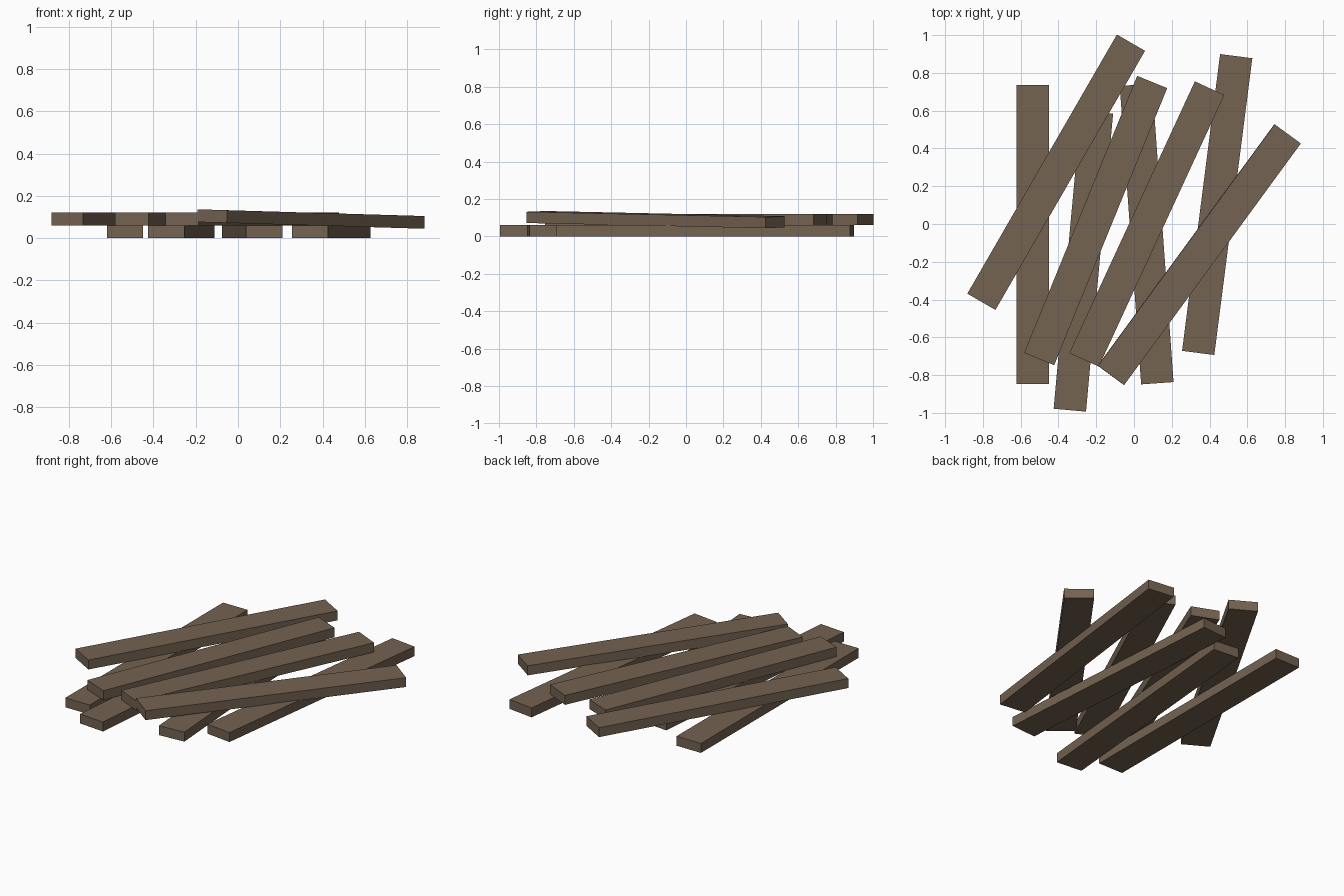
import bpy
from math import radians
from mathutils import Matrix

if "Cube" in bpy.data.objects:
    bpy.data.objects.remove(bpy.data.objects["Cube"])

LENGTH, WIDTH, THICK = 1.584, 0.172, 0.06

wood = bpy.data.materials.new("weathered brown wood")
wood.diffuse_color = (0.175, 0.125, 0.083, 1)
wood.use_nodes = True
wood.node_tree.nodes["Principled BSDF"].inputs["Base Color"].default_value = wood.diffuse_color


def plank(name, x, y, z, turn, tilt=0.0):
    """Flat board turned about z (degrees), then tilted about the world y axis."""
    bpy.ops.mesh.primitive_cube_add(size=1)
    ob = bpy.context.object
    ob.name = name
    ob.data.transform(Matrix.Diagonal((WIDTH, LENGTH, THICK, 1)))
    ob.matrix_world = (Matrix.Translation((x, y, z))
                       @ Matrix.Rotation(radians(tilt), 4, 'Y')
                       @ Matrix.Rotation(radians(turn), 4, 'Z'))
    ob.data.materials.append(wood)


# Lower layer, resting on the ground
lower = [(-0.535, -0.055, 0), (-0.268, -0.197, -5.2),
         (0.067, -0.053, 4.1), (0.4405, 0.103, -7.3)]
for i, (x, y, turn) in enumerate(lower, 1):
    plank(f"lower_plank_{i}", x, y, THICK / 2, turn)

# Upper layer, laid across the lower one
upper = [(-0.412, 0.274, -30.0), (-0.203, 0.0185, -22.2), (0.068, 0.0, -24.8)]
for i, (x, y, turn) in enumerate(upper, 1):
    plank(f"upper_plank_{i}", x, y, THICK * 1.5, turn)

# Last upper plank leans slightly down to the right
plank("tilted_plank", 0.3455, -0.162, 0.09, -36.2, 1.7)
